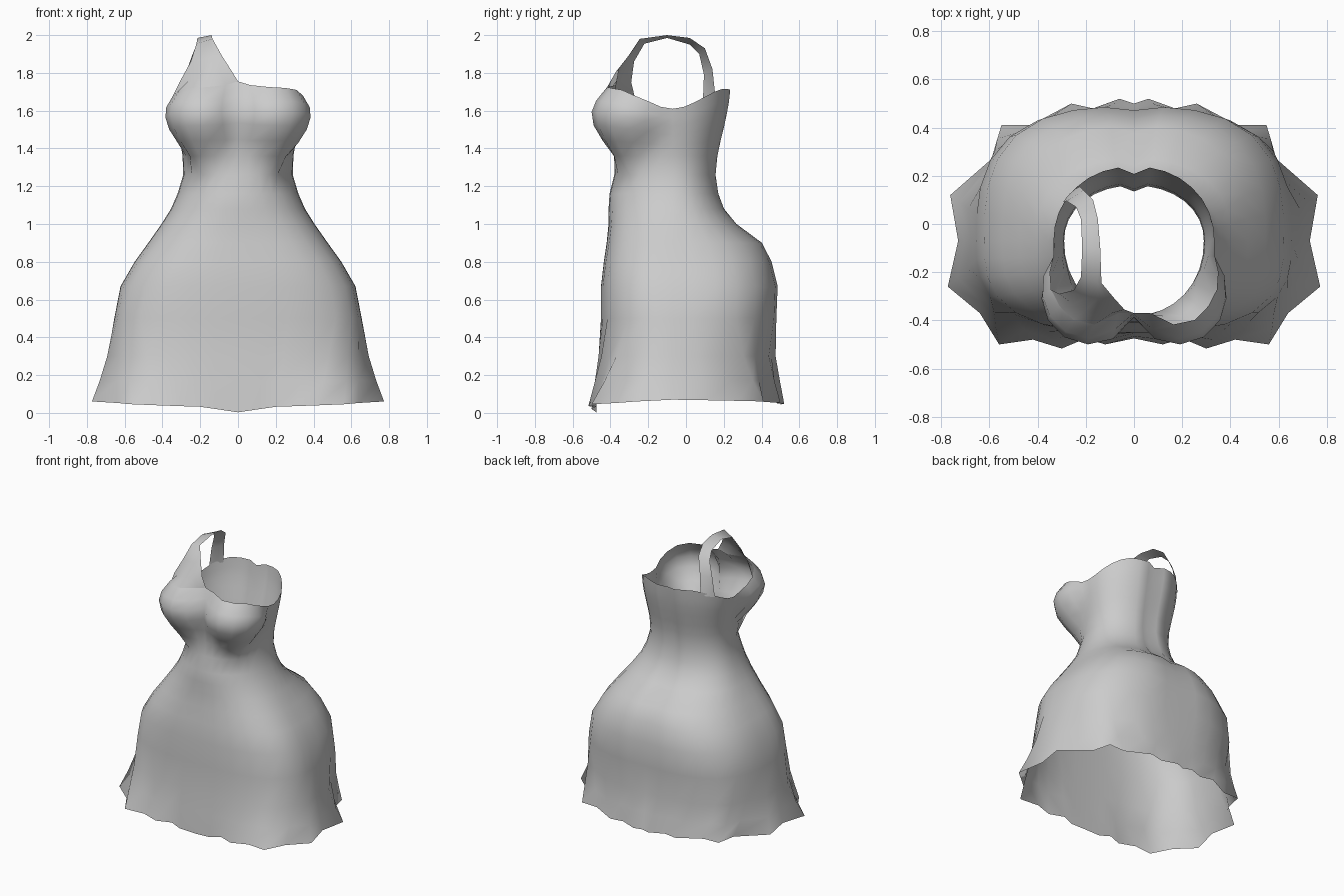
import bpy, bmesh, math
from mathutils import Vector

N = 32            # columns round the dress
YC = -0.07        # y of the widest line

# z, half width, front y, back y, roundness exponent, back crease depth
LEVELS = [
    (0.05, 0.72, -0.49, 0.49, 2.9, 0.005),
    (0.30, 0.675, -0.46, 0.465, 2.9, 0.01),
    (0.50, 0.655, -0.45, 0.48, 2.9, 0.01),
    (0.67, 0.622, -0.45, 0.487, 2.9, 0.015),
    (0.80, 0.547, -0.435, 0.455, 2.8, 0.02),
    (0.90, 0.475, -0.42, 0.405, 2.6, 0.025),
    (1.00, 0.405, -0.41, 0.27, 2.4, 0.025),
    (1.08, 0.355, -0.41, 0.205, 2.2, 0.025),
    (1.16, 0.32, -0.405, 0.175, 2.1, 0.025),
    (1.26, 0.29, -0.38, 0.16, 2.1, 0.025),
    (1.36, 0.292, -0.375, 0.17, 2.1, 0.025),
    (1.44, 0.305, -0.38, 0.187, 2.1, 0.025),
    (1.52, 0.32, -0.39, 0.207, 2.1, 0.025),
    (1.59, 0.332, -0.39, 0.222, 2.1, 0.03),
    (1.65, 0.335, -0.38, 0.233, 2.1, 0.03),
    (1.72, 0.335, -0.37, 0.24, 2.1, 0.03),
]
# z, bust circle x, radius
BUST = [(1.26, 0.15, 0.03), (1.36, 0.165, 0.095), (1.44, 0.175, 0.15),
        (1.52, 0.178, 0.197), (1.59, 0.178, 0.21), (1.65, 0.18, 0.187),
        (1.72, 0.18, 0.128), (1.78, 0.18, 0.10)]
# pleated hem outline, front centre to back centre
HEM = [(0, -.475), (.12, -.50), (.20, -.475), (.30, -.517), (.42, -.48), (.56, -.50),
       (.64, -.37), (.773, -.26), (.73, -.07), (.763, .12), (.58, .28), (.55, .41),
       (.43, .41), (.26, .50), (.17, .48), (.06, .52), (0, .50)]
# neckline height by column, front centre to back centre
RIM = [1.755, 1.735, 1.725, 1.72, 1.71, 1.68, 1.65, 1.62, 1.61,
       1.62, 1.645, 1.675, 1.70, 1.715, 1.715, 1.71, 1.70]


def sample(table, z):
    if z <= table[0][0]:
        return table[0][1:]
    for a, b in zip(table, table[1:]):
        if z <= b[0]:
            t = (z - a[0]) / (b[0] - a[0])
            return [p + (q - p) * t for p, q in zip(a[1:], b[1:])]
    return table[-1][1:]


def section(z, i):
    """Point (x, y) of the half cross-section at height z, column i."""
    hx, yf, yb, n, crease = sample(LEVELS, z)
    a = math.pi * i / 16
    s, c = math.sin(a), math.cos(a)
    r = (abs(s) ** n + abs(c) ** n) ** (-1 / n)
    p = Vector((hx * s * r, YC - c * r * ((YC - yf) if c > 0 else (yb - YC))))
    if i == 16:
        p.y -= crease
    if z > 1.28 and i < 12:           # push out softly to the bust circle
        bx, br = sample(BUST, z)
        c0 = Vector((0, -0.1))
        d = (p - c0).normalized()
        m = Vector((bx, -0.29)) - c0
        k = m.dot(d)
        b = k + math.sqrt(max(k * k - m.length_squared + br * br, 0))
        g = (p - c0).length
        soft = 0.03 if i else 0.0
        p = c0 + d * (g + b + math.sqrt((g - b) ** 2 + soft ** 2)) / 2
    return p


def ring(fn):
    pts = []
    for j in range(N):
        i = j if j <= 16 else N - j
        x, y, z = fn(i)
        pts.append(Vector((x if j <= 16 else -x, y, z)))
    return pts


def skirt_row(z, w):
    def fn(i):
        p = section(z, i) + w * (Vector(HEM[i]) - section(0.05, i))
        if w == 1:
            h = min(0.003 + 0.018 * i, 0.03 + 0.00125 * i * i * 0.5) if i <= 8 else 0.07 - 0.025 * (i - 8) / 8
            return p.x, p.y, h
        return p.x, p.y, z
    return ring(fn)


def body_row(z):
    def fn(i):
        h = z
        if z > 1.36:                  # squeeze upper rows to fit the neckline
            h = 1.36 + (z - 1.36) * (RIM[i] - 1.36) / 0.36
        p = section(h, i)
        return p.x, p.y, h
    return ring(fn)


def loft(name, rows, closed):
    bm = bmesh.new()
    vs = [[bm.verts.new(p) for p in row] for row in rows]
    n = len(vs[0])
    for a, b in zip(vs, vs[1:]):
        for j in range(n if closed else n - 1):
            k = (j + 1) % n
            bm.faces.new((a[j], a[k], b[k], b[j])).smooth = True
    me = bpy.data.meshes.new(name)
    bm.to_mesh(me)
    bm.free()
    ob = bpy.data.objects.new(name, me)
    bpy.context.collection.objects.link(ob)
    return ob


# dress: pleated skirt, waist and bodice in one skin
rows = [skirt_row(0.05, 1), skirt_row(0.17, 0.65), skirt_row(0.30, 0.35)]
rows += [body_row(l[0]) for l in LEVELS[2:]]
loft("dress_body", rows, True)

# single shoulder strap, from the front neckline over to the back
NECK = [(-.04, -.355, 1.82), (-.085, -.305, 1.89), (-.135, -.245, 1.98), (-.14, -.10, 2.0),
        (-.15, .02, 1.985), (-.17, .10, 1.93), (-.21, .14, 1.82), (-.225, .155, 1.68)]
ARM = [(-.31, -.29, 1.75), (-.25, -.275, 1.86), (-.22, -.22, 1.955), (-.215, -.10, 1.985),
       (-.22, .02, 1.95), (-.24, .07, 1.90), (-.28, .095, 1.79), (-.295, .09, 1.66)]
BULGE = [0.045, 0.015, 0, 0, 0, 0, 0, -0.01]
top = rows[-1]
strap = [[top[j % N] for j in range(27, 33)]]
for a, b, g in zip(ARM, NECK, BULGE):
    row = []
    for k in range(6):
        u = k / 5
        p = Vector(a).lerp(Vector(b), u)
        p.y -= g * 4 * u * (1 - u)
        row.append(p)
    strap.append(row)
loft("shoulder_strap", strap, False)
